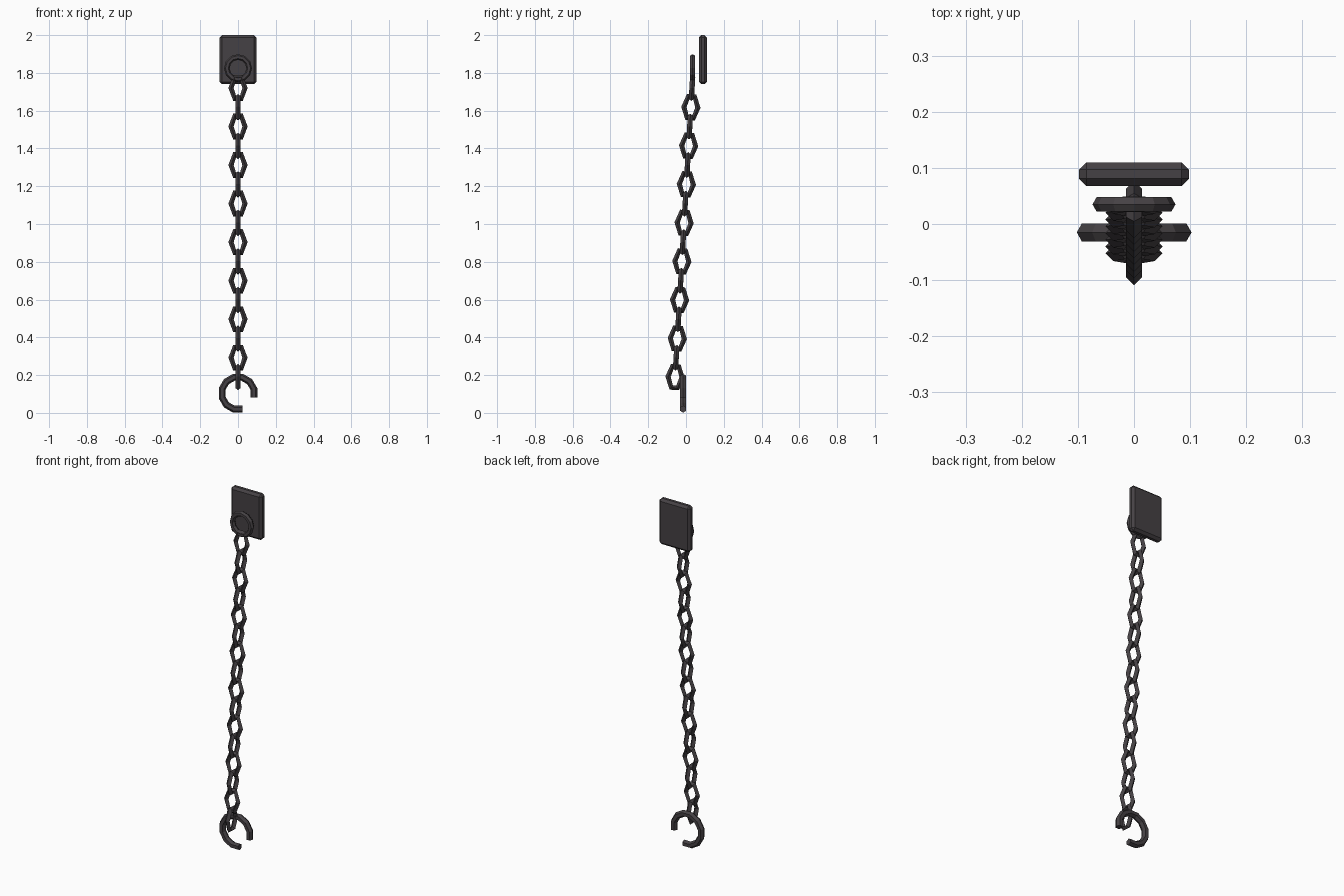
import bpy, bmesh, math
from mathutils import Vector, Matrix

if "Cube" in bpy.data.objects:
    bpy.data.objects.remove(bpy.data.objects["Cube"])

iron = bpy.data.materials.new("dark_iron")
iron.diffuse_color = (0.060, 0.053, 0.058, 1)
iron.use_nodes = True
iron.node_tree.nodes["Principled BSDF"].inputs["Base Color"].default_value = iron.diffuse_color


def finish(bm, name, smooth=False):
    bmesh.ops.recalc_face_normals(bm, faces=bm.faces[:])
    for f in bm.faces:
        f.smooth = smooth
    me = bpy.data.meshes.new(name)
    bm.to_mesh(me)
    bm.free()
    me.materials.append(iron)
    ob = bpy.data.objects.new(name, me)
    bpy.context.collection.objects.link(ob)
    return ob


def sweep(name, path, radius, sides, closed, smooth=False):
    """Sweep a polygon section along a path of (x, z) points around the origin."""
    bm = bmesh.new()
    pts = [Vector((x, 0, z)) for x, z in path]
    n = len(pts)
    rings = []
    for i, p in enumerate(pts):
        a = pts[i - 1] if closed or i else p
        b = pts[(i + 1) % n] if closed or i < n - 1 else p
        t1, t2 = (p - a), (b - p)
        t = (t1.normalized() + t2.normalized()).normalized()
        out = Vector((t.z, 0, -t.x))
        ring = []
        for k in range(sides):
            ang = 2 * math.pi * k / sides
            off = out * math.cos(ang) + Vector((0, 1, 0)) * math.sin(ang)
            ring.append(bm.verts.new(p + off * radius))
        rings.append(ring)
    for i in range(n if closed else n - 1):
        r, s = rings[i], rings[(i + 1) % n]
        for k in range(sides):
            m = (k + 1) % sides
            bm.faces.new((r[k], r[m], s[m], s[k]))
    if not closed:
        bm.faces.new(rings[0])
        bm.faces.new(rings[-1])
    return finish(bm, name, smooth)


def arc(radius, start, end, count):
    return [(radius * math.cos(math.radians(start + (end - start) * i / count)),
             radius * math.sin(math.radians(start + (end - start) * i / count)))
            for i in range(count + 1)]


# Wall plate with chamfered edges
bm = bmesh.new()
bmesh.ops.create_cube(bm, size=1, matrix=Matrix.Translation((0, 0.089, 1.87))
                      @ Matrix.Diagonal((0.196, 0.042, 0.26, 1)))
bmesh.ops.bevel(bm, geom=bm.edges[:], offset=0.013, segments=1, affect='EDGES')
finish(bm, "wall_plate")

# Ring that holds the chain in front of the plate
ring = sweep("top_ring", arc(0.059, 0, 360, 12)[:-1], 0.015, 6, True)
ring.location = (0, 0.035, 1.825)

# Chain of elongated hexagonal links, alternately turned a quarter turn
HEX = [(0.037, 0), (0.017, 0.057), (-0.017, 0.057),
       (-0.037, 0), (-0.017, -0.057), (0.017, -0.057)]
SLOPE = 0.0587
tilt = Matrix.Rotation(-math.atan(SLOPE), 4, 'X')
for i in range(16):
    z = 1.72 - i * 0.102
    y = -0.058 + (z - 0.19) * SLOPE
    link = sweep(f"chain_link_{i + 1:02d}", HEX, 0.014, 4, True)
    turn = Matrix.Rotation(math.pi / 2 * (i % 2), 4, 'Z')
    link.matrix_world = Matrix.Translation((0, y, z)) @ tilt @ turn

# Open shackle at the lower end, with a gap at the lower right
shackle = sweep("open_shackle", arc(0.087, -15, 285, 10), 0.0185, 6, False)
shackle.location = (0, -0.015, 0.104)
